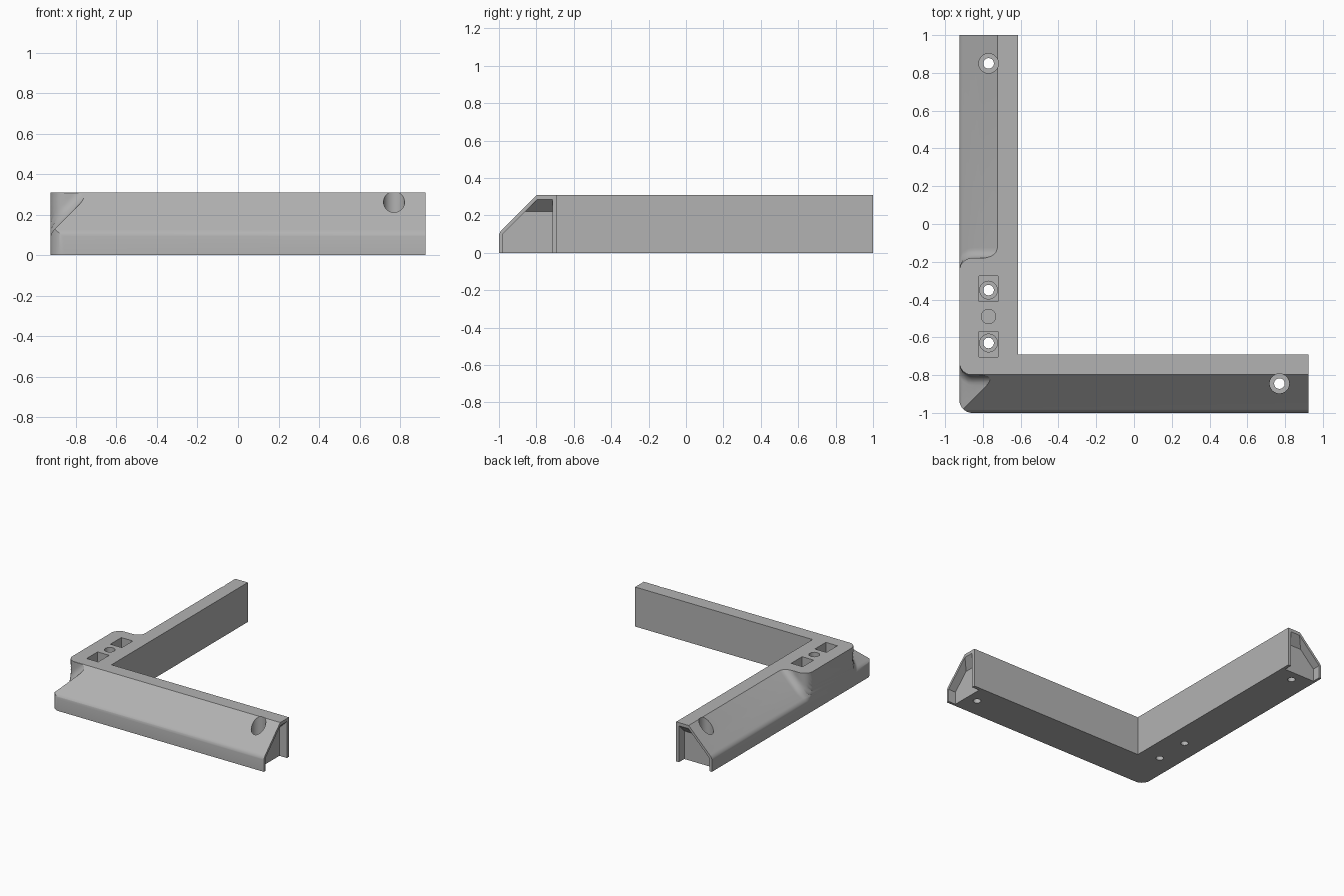
import bpy, bmesh, math
from mathutils import Vector

if "Cube" in bpy.data.objects:
    bpy.data.objects.remove(bpy.data.objects["Cube"])

X0, X1, Y0, Y1 = -0.925, 0.925, -1.0, 1.0   # outer limits
W, H = 0.31, 0.31                           # arm width and height
R = 0.07                                    # outer corner radius

grey = bpy.data.materials.new("plain grey")
grey.use_nodes = True
grey.diffuse_color = (0.45, 0.45, 0.45, 1)
grey.node_tree.nodes["Principled BSDF"].inputs["Base Color"].default_value = (0.45, 0.45, 0.45, 1)


def make_object(name, bm):
    bmesh.ops.recalc_face_normals(bm, faces=bm.faces)
    mesh = bpy.data.meshes.new(name)
    bm.to_mesh(mesh)
    bm.free()
    ob = bpy.data.objects.new(name, mesh)
    bpy.context.scene.collection.objects.link(ob)
    mesh.materials.append(grey)
    return ob


def loft(name, rings):
    """Skin a list of equal closed rings and cap both ends."""
    bm = bmesh.new()
    rows = [[bm.verts.new(p) for p in ring] for ring in rings]
    n = len(rows[0])
    for a, b in zip(rows, rows[1:]):
        for i in range(n):
            j = (i + 1) % n
            bm.faces.new((a[i], a[j], b[j], b[i]))
    bm.faces.new(rows[0])
    bm.faces.new(rows[-1])
    return make_object(name, bm)


def hull(name, points):
    bm = bmesh.new()
    verts = [bm.verts.new(p) for p in points]
    bmesh.ops.convex_hull(bm, input=verts)
    return make_object(name, bm)


def cylinder(name, x, y, r, z0, z1):
    ring = [(x + r * math.cos(t * math.tau / 40), y + r * math.sin(t * math.tau / 40))
            for t in range(40)]
    return loft(name, [[(px, py, z) for px, py in ring] for z in (z0, z1)])


def box(name, x, y, sx, sy, z0, z1):
    return hull(name, [(x + i * sx / 2, y + j * sy / 2, z)
                       for i in (-1, 1) for j in (-1, 1) for z in (z0, z1)])


def cut(body, cutter):
    mod = body.modifiers.new("cut", 'BOOLEAN')
    mod.operation = 'DIFFERENCE'
    mod.solver = 'EXACT'
    mod.object = cutter
    bpy.context.view_layer.objects.active = body
    bpy.ops.object.modifier_apply(modifier=mod.name)
    bpy.data.objects.remove(cutter)


def inset(z):
    """Inward distance of the outer wall: upright, soft bend, then 45 degrees."""
    s, k = 0.108, 0.02
    if z < s + k:
        return max(z - s + k, 0) ** 2 / (4 * k) - 0.0004
    return z - s


LEVELS = [0.088 + 0.005 * i for i in range(9)] + [0.16, 0.19, 0.22, 0.25, 0.28, 0.31, 0.34]

# L-shaped body with a rounded outer corner
corner = [(X0 + R - R * math.cos(t * math.pi / 24), Y0 + R - R * math.sin(t * math.pi / 24))
          for t in range(13)]
outline = corner + [(X1, Y0), (X1, Y0 + W), (X0 + W, Y0 + W), (X0 + W, Y1), (X0, Y1)]
body = loft("corner_bracket", [[(x, y, z) for x, y in outline] for z in (0, H)])

# Sloped outer side of the front arm
section = [(Y0 + inset(z), z) for z in LEVELS] + [(Y0 - 0.1, LEVELS[-1]), (Y0 - 0.1, LEVELS[0])]
cut(body, loft("front_slope", [[(x, y, z) for y, z in section] for x in (X0 - 0.1, X1 + 0.1)]))


def block_edge(x, xs):
    """Offset of the corner block's end: fillet at the slope, round at the outside."""
    a, b = 0.078, 0.055
    d = max(0, 1 - (xs - x) / a)
    fillet = b * (1 - math.sqrt(1 - d * d))
    e = min(max(X0 + R - x, 0), R)
    return fillet - (R - math.sqrt(R * R - e * e))


# Sloped outer side of the side arm, on both sides of the raised corner block
def side_slope(y_wall, sign, y_far):
    rings, cols = [], 40
    for z in LEVELS:
        xs = X0 + inset(z)
        ring = [(xs, y_far, z)]
        for i in range(cols + 1):
            x = xs + (X0 - 0.04 - xs) * i / cols
            ring.append((x, y_wall + sign * block_edge(x, xs), z))
        ring.append((X0 - 0.04, y_far, z))
        rings.append(ring)
    cut(body, loft("side_slope", rings))


side_slope(-0.18, 1, Y1 + 0.1)
side_slope(-0.80, -1, Y0 - 0.1)

# Pockets in the arm ends, open below, with a sloped roof
pocket = [(0.02, -0.02), (0.02, 0.1), (0.14, 0.22), (0.205, 0.285),
          (0.285, 0.285), (0.285, 0.22), (0.285, -0.02)]
ends = [(a, d, z) for a, z in pocket for d in (min(0.065, 0.285 - z), -0.05)]
cut(body, hull("front_arm_pocket", [(X1 - d, Y0 + a, z) for a, d, z in ends]))
cut(body, hull("side_arm_pocket", [(X0 + a, Y1 - d, z) for a, d, z in ends]))

# Stepped screw holes
for x, y, r in ((0.77, -0.845, 0.052), (-0.77, 0.85, 0.052),
                (-0.77, -0.35, 0.047), (-0.77, -0.63, 0.047)):
    cut(body, cylinder("screw_head_hole", x, y, r, 0.1, 0.4))
    cut(body, cylinder("screw_hole", x, y, 0.028, -0.1, 0.2))

# Rectangular recesses and the blind hole in the corner block
for y in (-0.343, -0.637):
    cut(body, box("recess", -0.77, y, 0.1, 0.136, 0.2, 0.4))
cut(body, cylinder("blind_hole", -0.77, -0.49, 0.038, 0.15, 0.4))

# Smooth curves, crisp edges
bpy.ops.object.select_all(action='DESELECT')
body.select_set(True)
bpy.context.view_layer.objects.active = body
bpy.ops.object.shade_smooth_by_angle(angle=math.radians(30))
